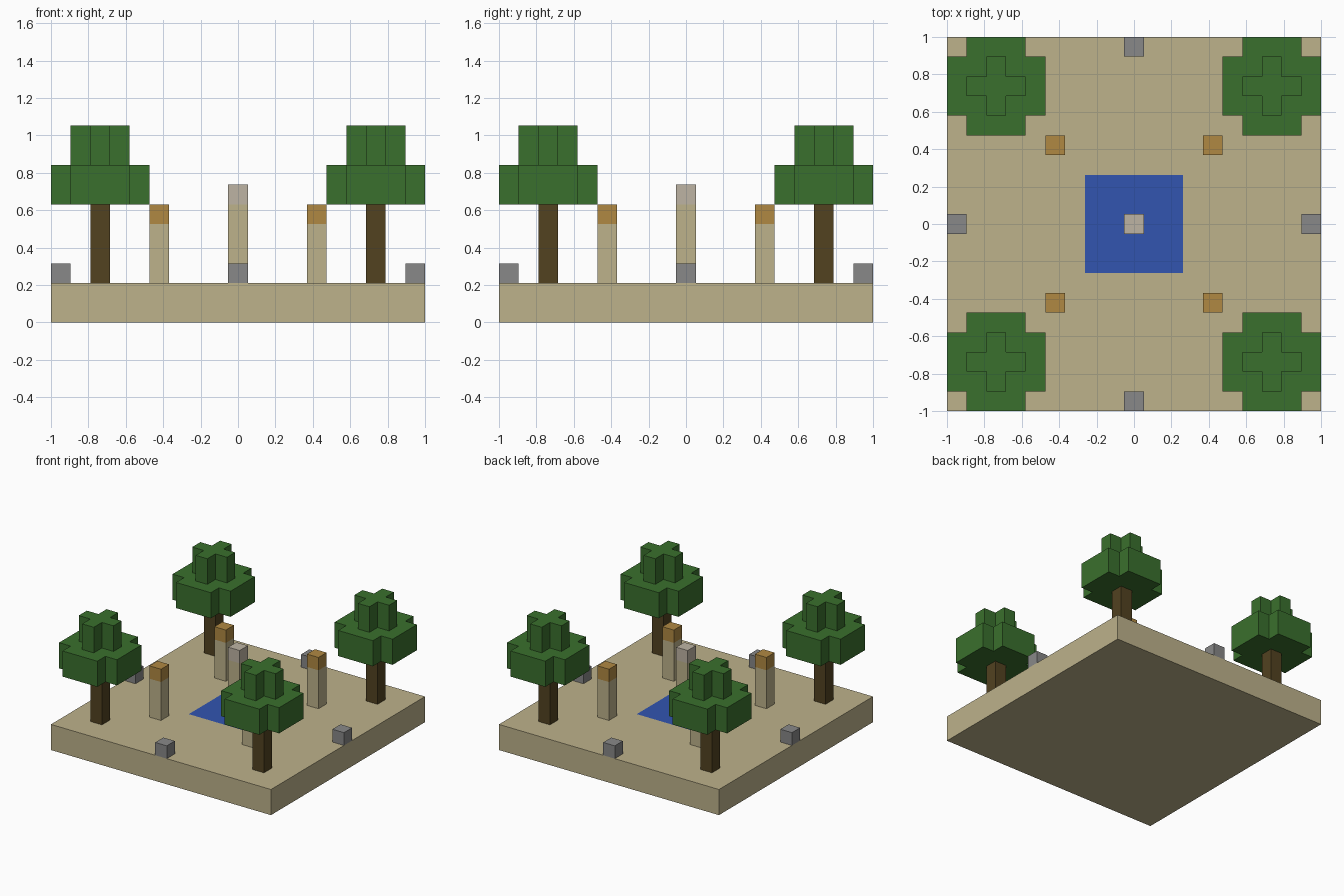
import bpy, bmesh
from mathutils import Vector

cube = bpy.data.objects.get("Cube")
if cube:
    bpy.data.objects.remove(cube, do_unlink=True)

U = 2 / 19  # one block


def material(name, rgb):
    linear = [((c / 255 + 0.055) / 1.055) ** 2.4 for c in rgb] + [1]
    m = bpy.data.materials.new(name)
    m.use_nodes = True
    m.diffuse_color = linear
    m.node_tree.nodes["Principled BSDF"].inputs["Base Color"].default_value = linear
    return m


SAND = material("sand", (189, 178, 139))
WATER = material("water", (50, 85, 176))
LEAF = material("leaf_green", (58, 112, 45))
BARK = material("bark_brown", (82, 66, 32))
STONE = material("stone_grey", (136, 136, 136))
LAMP = material("lamp_orange", (176, 137, 66))
PALE = material("pale_stone", (190, 180, 164))


def prism(name, outline, base, height, mats):
    """Extrude a flat outline upwards; all sizes are in blocks."""
    bm = bmesh.new()
    bottom = bm.faces.new([bm.verts.new((x * U, y * U, 0)) for x, y in outline])
    top = bmesh.ops.extrude_face_region(bm, geom=[bottom], use_keep_orig=True)
    bmesh.ops.translate(bm, vec=(0, 0, height * U),
                        verts=[v for v in top["geom"] if isinstance(v, bmesh.types.BMVert)])
    bmesh.ops.recalc_face_normals(bm, faces=bm.faces)
    mesh = bpy.data.meshes.new(name)
    bm.to_mesh(mesh)
    bm.free()
    for m in mats:
        mesh.materials.append(m)
    ob = bpy.data.objects.new(name, mesh)
    ob.location = Vector(base) * U
    bpy.context.collection.objects.link(ob)
    return ob


def square(h):
    return [(-h, -h), (h, -h), (h, h), (-h, h)]


def cross(a, b):
    """Plus-shaped outline with arm half-width a and reach b."""
    pts = []
    x, y = 1, 0
    for _ in range(4):
        for along, side in ((b, -a), (b, a), (a, a)):
            pts.append((along * x - side * y, along * y + side * x))
        x, y = -y, x
    return pts


# Ground slab with the pond inset flush in its top
ground = prism("ground", square(9.5), (0, 0, 0), 2, [SAND, WATER])
bm = bmesh.new()
bm.from_mesh(ground.data)
top = max(bm.faces, key=lambda f: f.calc_center_median().z)
bmesh.ops.inset_region(bm, faces=[top], thickness=7 * U, use_even_offset=True)
for f in bm.faces:
    c = f.calc_center_median()
    if c.z > 1.9 * U and c.xy.length < U:
        f.material_index = 1
bm.to_mesh(ground.data)
bm.free()

# Trees and lamp posts in each corner
for sy, depth in ((-1, "front"), (1, "back")):
    for sx, side in ((-1, "right"), (1, "left")):
        tag = f"{depth}_{side}"
        x, y = 7 * sx, 7 * sy
        prism(f"trunk_{tag}", square(0.5), (x, y, 2), 4, [BARK])
        prism(f"canopy_{tag}", cross(1.5, 2.5), (x, y, 6), 2, [LEAF])
        prism(f"treetop_{tag}", cross(0.5, 1.5), (x, y, 8), 2, [LEAF])
        x, y = 4 * sx, 4 * sy
        prism(f"post_{tag}", square(0.5), (x, y, 2), 3, [SAND])
        prism(f"lamp_{tag}", square(0.5), (x, y, 5), 1, [LAMP])

# Edge stones
for side, x, y in (("left", 9, 0), ("right", -9, 0), ("back", 0, 9), ("front", 0, -9)):
    prism(f"stone_{side}", square(0.5), (x, y, 2), 1, [STONE])

# Fountain column
prism("fountain_column", square(0.5), (0, 0, 2), 4, [SAND])
prism("fountain_cap", square(0.5), (0, 0, 6), 1, [PALE])
